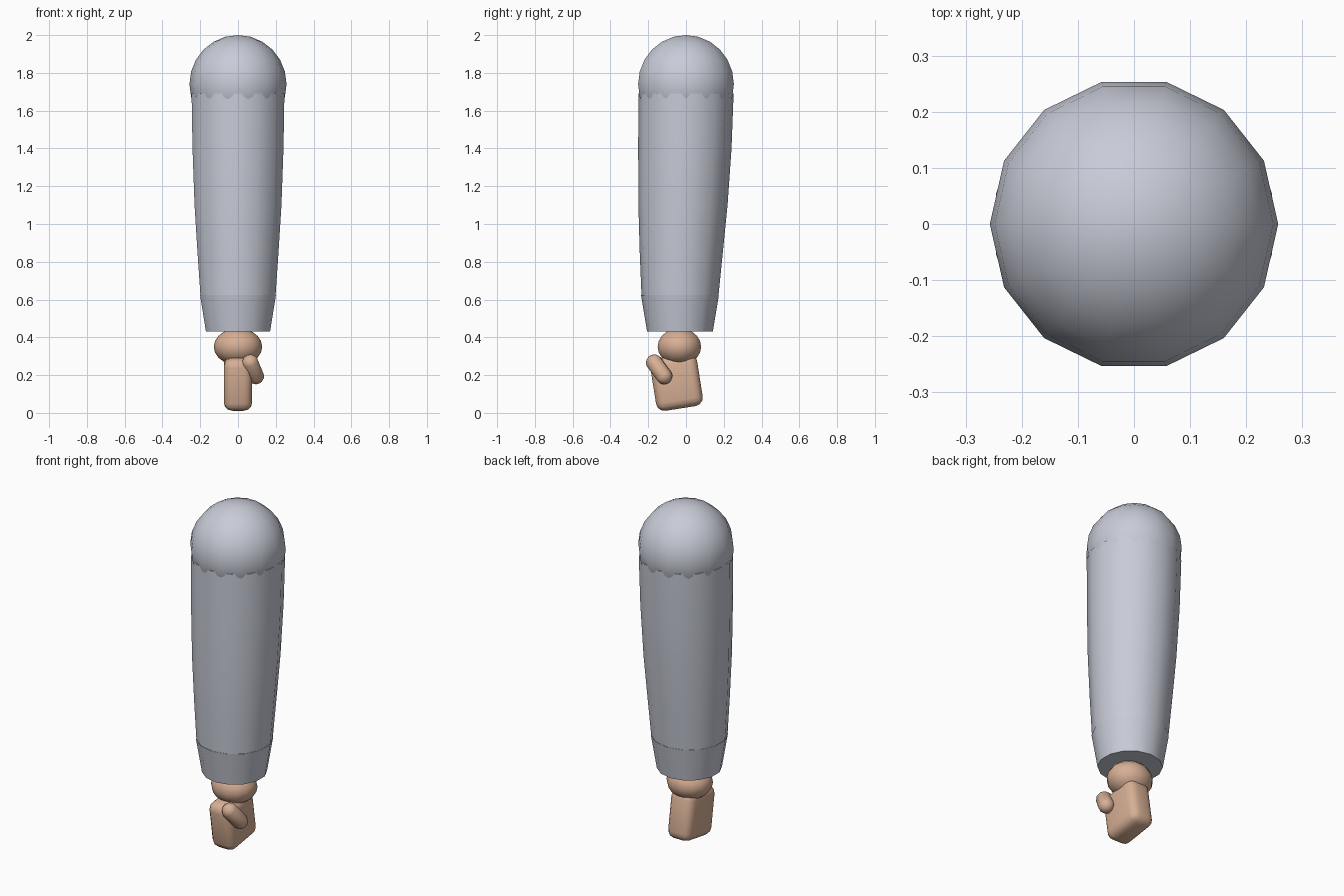
import bpy, bmesh, math
from mathutils import Matrix, Vector

old = bpy.data.objects.get("Cube")
if old:
    bpy.data.objects.remove(old, do_unlink=True)

SIDES = 14


def material(name, rgb):
    m = bpy.data.materials.new(name)
    m.use_nodes = True
    m.diffuse_color = (*rgb, 1)
    m.node_tree.nodes["Principled BSDF"].inputs["Base Color"].default_value = (*rgb, 1)
    return m


cloth = material("grey cloth", (0.58, 0.60, 0.68))
skin = material("skin", (0.68, 0.43, 0.30))


def finish(name, bm, mat, angle=50):
    bmesh.ops.recalc_face_normals(bm, faces=bm.faces)
    mesh = bpy.data.meshes.new(name)
    bm.to_mesh(mesh)
    bm.free()
    mesh.materials.append(mat)
    ob = bpy.data.objects.new(name, mesh)
    bpy.context.collection.objects.link(ob)
    bpy.ops.object.select_all(action="DESELECT")
    ob.select_set(True)
    bpy.context.view_layer.objects.active = ob
    bpy.ops.object.shade_smooth_by_angle(angle=math.radians(angle))
    return ob


def ball(name, mat, centre, radii, segments, rings):
    bm = bmesh.new()
    bmesh.ops.create_uvsphere(bm, u_segments=segments, v_segments=rings, radius=1)
    # A vertex column points straight forward and straight back
    place = Matrix.Translation(centre) @ Matrix.Diagonal((*radii, 1))
    bm.transform(place @ Matrix.Rotation(math.pi / 2, 4, "Z"))
    return finish(name, bm, mat)


def tube(name, mat, rings):
    """Loft capped rings given as (z, centre y, radius)."""
    bm = bmesh.new()
    loops = []
    for z, cy, r in rings:
        turns = [2 * math.pi * i / SIDES for i in range(SIDES)]
        loops.append([bm.verts.new((r * math.sin(a), cy + r * math.cos(a), z)) for a in turns])
    for low, high in zip(loops, loops[1:]):
        for i in range(SIDES):
            j = (i + 1) % SIDES
            bm.faces.new((low[i], low[j], high[j], high[i]))
    bm.faces.new(loops[0])
    bm.faces.new(loops[-1])
    return finish(name, bm, mat)


# Shoulder and sleeve
ball("shoulder", cloth, (0, 0, 1.74), (0.257, 0.26, 0.26), SIDES, 12)
tube("sleeve", cloth, [(0.61, -0.032, 0.203), (0.85, -0.025, 0.22), (1.1, -0.016, 0.236),
                       (1.4, -0.006, 0.247), (1.69, 0, 0.252)])
tube("cuff", cloth, [(0.43, -0.032, 0.174), (0.624, -0.032, 0.206)])

# Wrist
ball("wrist", skin, (0, -0.035, 0.35), (0.128, 0.118, 0.098), SIDES, 10)

# Palm: rounded slab tipped slightly about x
bm = bmesh.new()
bmesh.ops.create_cube(bm, size=1)
bm.transform(Matrix.Diagonal((0.15, 0.25, 0.28, 1)))
bmesh.ops.bevel(bm, geom=list(bm.edges), offset=0.045, segments=3, profile=0.5, affect="EDGES")
bm.transform(Matrix.Translation((0, -0.05, 0.162)) @ Matrix.Rotation(math.radians(9), 4, "X"))
finish("palm", bm, skin)

# Thumb: capsule made by pulling a ball apart along its axis
top, tip = Vector((0.066, -0.167, 0.265)), Vector((0.094, -0.117, 0.196))
axis = top - tip
bm = bmesh.new()
bmesh.ops.create_uvsphere(bm, u_segments=10, v_segments=9, radius=0.045)
for v in bm.verts:
    v.co.z += math.copysign(axis.length / 2, v.co.z)
turn = axis.to_track_quat("Z", "Y").to_matrix().to_4x4()
bm.transform(Matrix.Translation((top + tip) / 2) @ turn)
finish("thumb", bm, skin)
